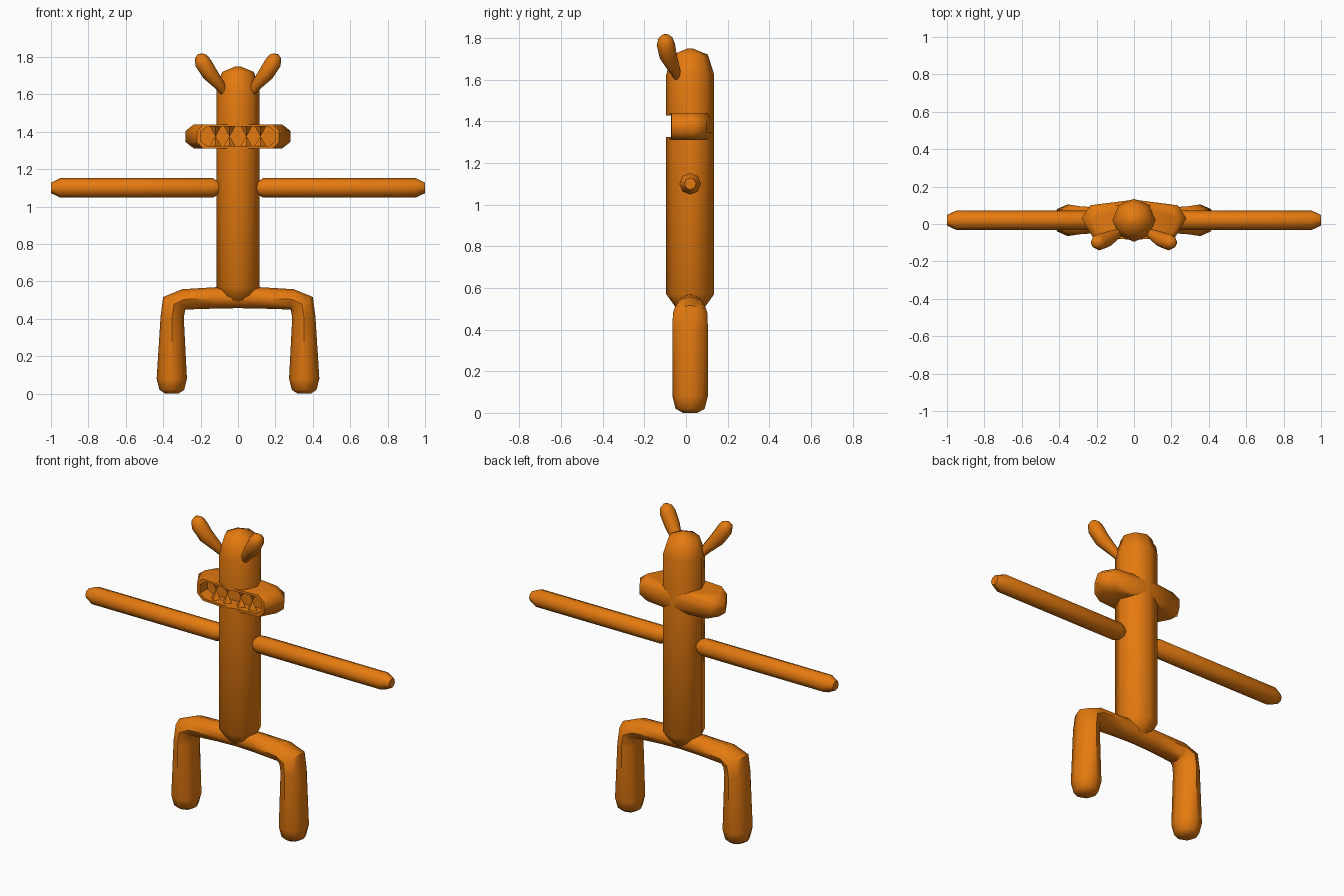
import bpy
import bmesh
import math
from mathutils import Vector

cube = bpy.data.objects.get("Cube")
if cube:
    bpy.data.objects.remove(cube, do_unlink=True)

CY = 0.02  # depth of the body axis

orange = bpy.data.materials.new("orange")
orange.use_nodes = True
COLOUR = (0.78, 0.195, 0.005, 1)
orange.diffuse_color = COLOUR
orange.node_tree.nodes["Principled BSDF"].inputs["Base Color"].default_value = COLOUR


def loft(name, rings, smooth=True):
    """Skin a list of equal rings; both ends are closed."""
    bm = bmesh.new()
    loops = [[bm.verts.new(p) for p in ring] for ring in rings]
    n = len(loops[0])
    for a, b in zip(loops, loops[1:]):
        for i in range(n):
            j = (i + 1) % n
            bm.faces.new((a[i], a[j], b[j], b[i]))
    bm.faces.new(loops[0])
    bm.faces.new(loops[-1])
    bmesh.ops.remove_doubles(bm, verts=bm.verts, dist=0.0005)
    bmesh.ops.recalc_face_normals(bm, faces=bm.faces)
    me = bpy.data.meshes.new(name)
    bm.to_mesh(me)
    bm.free()
    me.materials.append(orange)
    ob = bpy.data.objects.new(name, me)
    bpy.context.collection.objects.link(ob)
    if smooth:
        smooth_shade(ob)
    return ob


def smooth_shade(ob):
    bpy.ops.object.select_all(action='DESELECT')
    ob.select_set(True)
    bpy.context.view_layer.objects.active = ob
    bpy.ops.object.shade_smooth_by_angle(angle=math.radians(50))


def tube(name, points, side=1, sides=8):
    """Tube through (x, y, z, radius, depth radius) points, side mirrors x."""
    path = [Vector((p[0] * side, p[1], p[2])) for p in points]
    rings = []
    for i, p in enumerate(points):
        t = (path[min(i + 1, len(path) - 1)] - path[max(i - 1, 0)]).normalized()
        u = Vector((0, 1, 0))
        u = (u - t * u.dot(t)).normalized()
        v = t.cross(u)
        rx, ry = p[3], p[4] if len(p) > 4 else p[3]
        rings.append([path[i] + u * ry * math.cos(a) + v * rx * math.sin(a)
                      for a in (2 * math.pi * k / sides for k in range(sides))])
    return loft(name, rings)


# Tall trunk with rounded crown and base
body = tube("body", [(0, CY, z, r) for z, r in (
    (0.475, 0.02), (0.5, 0.065), (0.57, 0.115), (1.625, 0.115),
    (1.72, 0.085), (1.75, 0.012))])

# Limbs and ears, mirrored
for side, label in ((1, "left"), (-1, "right")):
    tube(label + "_arm", [(x, CY, 1.1, r) for x, r in (
        (0.095, 0.03), (0.135, 0.052), (0.95, 0.052), (1.0, 0.028))], side)
    tube(label + "_leg", [
        (0, CY, 0.515, 0.058, 0.06), (0.12, CY, 0.512, 0.057, 0.063),
        (0.29, CY, 0.504, 0.055, 0.075), (0.342, CY, 0.478, 0.07, 0.083),
        (0.352, CY, 0.41, 0.062, 0.085), (0.354, CY, 0.08, 0.081, 0.085),
        (0.354, CY, 0.02, 0.066, 0.07), (0.354, CY, 0.0, 0.035, 0.035)], side)
    tube(label + "_ear", [
        (0.065, -0.035, 1.595, 0.014), (0.095, -0.055, 1.645, 0.028),
        (0.15, -0.085, 1.71, 0.042), (0.188, -0.097, 1.77, 0.044),
        (0.2, -0.099, 1.802, 0.033), (0.203, -0.1, 1.816, 0.014)], side)

# Wide muzzle, chamfered at the sides
half = [(0.235, 0.1), (0.28, 0.03), (0.22, -0.07)]
plan = [(0, 0.13)] + half + [(0, -0.085)] + [(-x, y) for x, y in reversed(half)]
muzzle = loft("muzzle", [[(x * k, y if y < 0 else y * m, z) for x, y in plan]
                         for z, k, m in ((1.31, 0.84, 0.85), (1.345, 1, 1),
                                         (1.405, 1, 1), (1.44, 0.84, 0.85))], False)

# Mouth opening cut through trunk and muzzle
opening = [(0.165, 1.325), (0.2, 1.35), (0.2, 1.4), (0.165, 1.428),
           (-0.165, 1.428), (-0.2, 1.4), (-0.2, 1.35), (-0.165, 1.325)]
cutter = loft("mouth_cutter", [[(x, y, z) for x, z in opening]
                               for y in (-0.3, 0.0)], False)
cutter.hide_render = True
for ob in (body, muzzle):
    mod = ob.modifiers.new("mouth", 'BOOLEAN')
    mod.operation = 'DIFFERENCE'
    mod.solver = 'EXACT'
    mod.object = cutter
    bpy.context.view_layer.objects.active = ob
    bpy.ops.object.modifier_apply(modifier=mod.name)
    smooth_shade(ob)
bpy.data.objects.remove(cutter, do_unlink=True)

# Pointed teeth meeting in the middle of the mouth
for row, base, tip in (("upper", 1.432, 1.378), ("lower", 1.321, 1.375)):
    for i, x in enumerate((-0.12, -0.045, 0.045, 0.12)):
        loft(f"{row}_tooth_{i + 1}", [
            [(x + r * sx, -0.035 + r * sy, z)
             for sx, sy in ((1, 0), (0, 1), (-1, 0), (0, -1))]
            for z, r in ((base, 0.032), (tip, 0.002))], False)
